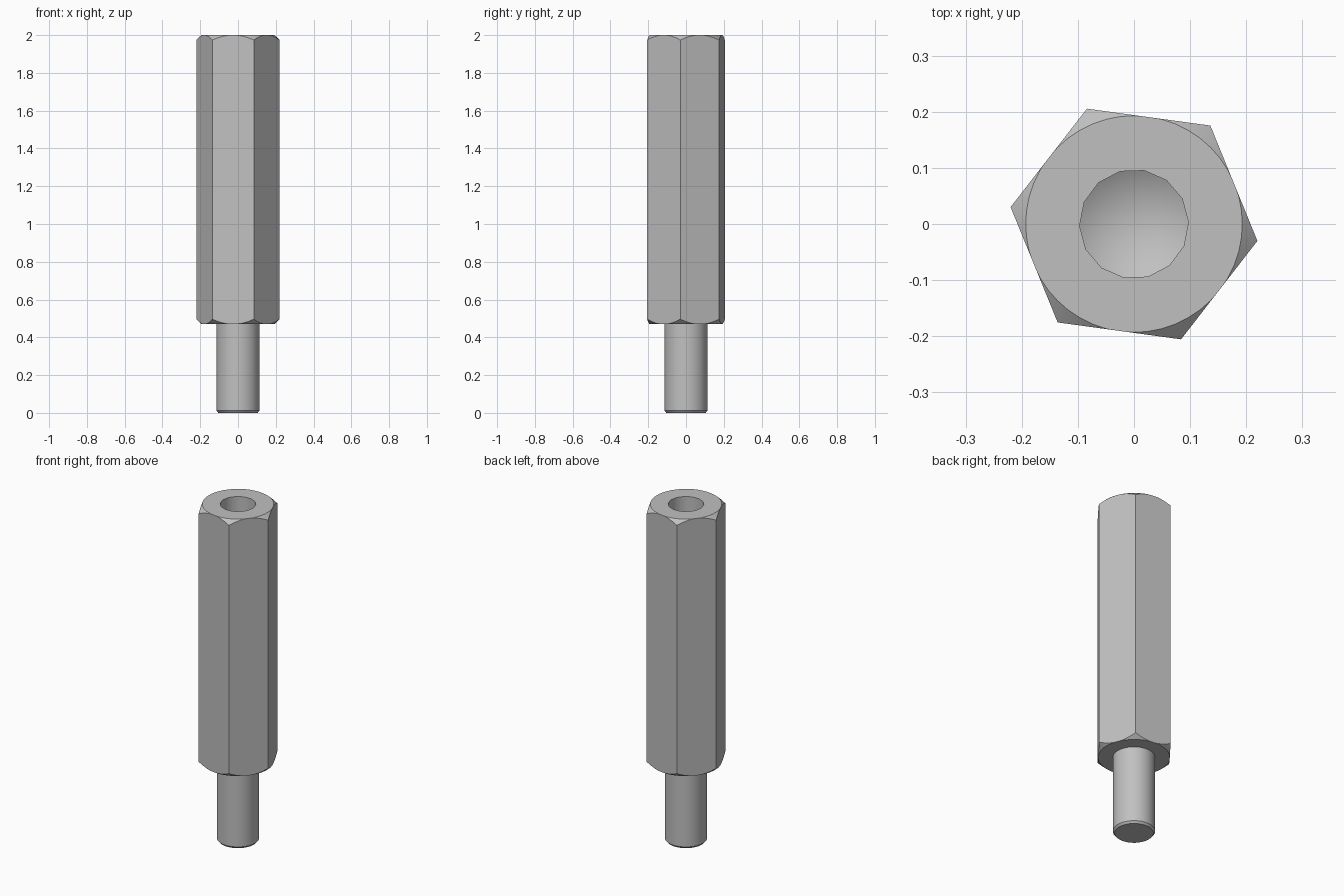
import bpy, bmesh, math
from mathutils import Matrix

if "Cube" in bpy.data.objects:
    bpy.data.objects.remove(bpy.data.objects["Cube"])

steel = bpy.data.materials.new("brushed_grey_metal")
steel.use_nodes = True
steel.diffuse_color = (0.53, 0.53, 0.53, 1)
steel.node_tree.nodes["Principled BSDF"].inputs["Base Color"].default_value = (0.53, 0.53, 0.53, 1)


def lathe(name, profile, sides, turn=0):
    """Spin an axis-to-axis (radius, z) profile around z into a closed solid."""
    bm = bmesh.new()
    pts = [bm.verts.new((r, 0, z)) for r, z in profile]
    edges = [bm.edges.new(pair) for pair in zip(pts, pts[1:])]
    bmesh.ops.spin(bm, geom=pts + edges, cent=(0, 0, 0), axis=(0, 0, 1),
                   angle=math.tau, steps=sides)
    bmesh.ops.remove_doubles(bm, verts=bm.verts, dist=1e-5)
    # merge the flat end fans into single caps
    bmesh.ops.dissolve_limit(bm, angle_limit=0.001, verts=bm.verts, edges=bm.edges)
    bmesh.ops.recalc_face_normals(bm, faces=bm.faces)
    bm.transform(Matrix.Rotation(math.radians(turn), 4, "Z"))
    mesh = bpy.data.meshes.new(name)
    bm.to_mesh(mesh)
    bm.free()
    mesh.materials.append(steel)
    obj = bpy.data.objects.new(name, mesh)
    bpy.context.collection.objects.link(obj)
    return obj


def activate(obj):
    bpy.ops.object.select_all(action="DESELECT")
    obj.select_set(True)
    bpy.context.view_layer.objects.active = obj


def combine(obj, tool, operation):
    """Apply a boolean and drop the tool object."""
    activate(obj)
    mod = obj.modifiers.new(operation.lower(), "BOOLEAN")
    mod.operation = operation
    mod.solver = "EXACT"
    mod.object = tool
    bpy.ops.object.modifier_apply(modifier=mod.name)
    bpy.data.objects.remove(tool)


BOTTOM, TOP = 0.47, 2.0
CORNER, FLAT, DROP = 0.222, 0.193, 0.026

# hexagonal body, its corners chamfered by a coned blank
body = lathe("hex_body", [(0, BOTTOM), (CORNER, BOTTOM), (CORNER, TOP), (0, TOP)], 6, -7.8)
wide = FLAT + 2 * (CORNER - FLAT)
blank = lathe("chamfer_blank", [(0, BOTTOM), (FLAT, BOTTOM), (wide, BOTTOM + 2 * DROP),
                                (wide, TOP - 2 * DROP), (FLAT, TOP), (0, TOP)], 48)
combine(body, blank, "INTERSECT")

# blind bore with a drill-point bottom
BORE, DEPTH = 0.097, 0.65
bore = lathe("bore_cutter", [(0, TOP - DEPTH - 0.058), (BORE, TOP - DEPTH),
                             (BORE, TOP + 0.1), (0, TOP + 0.1)], 14, 2)
combine(body, bore, "DIFFERENCE")

# round stud with a small chamfered end
stud = lathe("round_stud", [(0, 0), (0.104, 0), (0.114, 0.012),
                            (0.114, BOTTOM + 0.01), (0, BOTTOM + 0.01)], 40)

for part in (body, stud):
    activate(part)
    bpy.ops.object.shade_smooth_by_angle(angle=math.radians(28))
